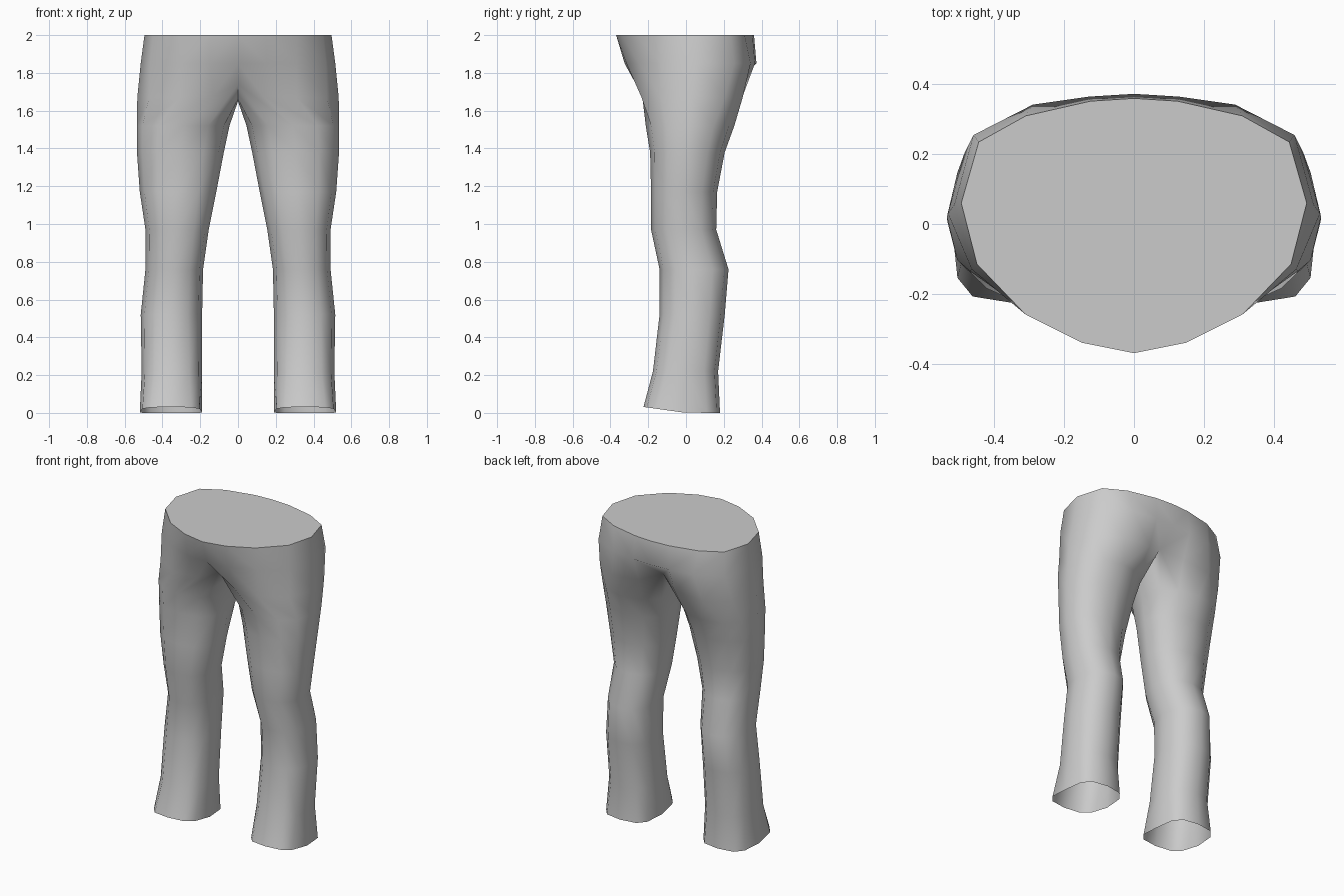
import bpy, bmesh
from math import sin, cos, radians

if "Cube" in bpy.data.objects:
    bpy.data.objects.remove(bpy.data.objects["Cube"])

# Half hip rings, ordered front centre -> outside -> back centre
waist = [(0, -.37), (.15, -.34), (.31, -.26), (.45, -.115), (.495, .06),
         (.445, .235), (.31, .31), (.125, .352), (0, .36)]
hips = [(0, -.325), (.15, -.315), (.31, -.25), (.465, -.13), (.515, .055),
        (.46, .255), (.29, .342), (.13, .365), (0, .373)]
thigh = [(0, -.20, 1.74), (.13, -.232, 1.68), (.31, -.235, 1.67), (.47, -.135, 1.67),
         (.533, .03, 1.67), (.485, .205, 1.67), (.33, .30, 1.67), (.13, .305, 1.69),
         (0, .24, 1.74)]
crotch = [(0, .15, 1.68), (0, .03, 1.65), (0, -.09, 1.66)]

# Leg rings: height, inner x, outer x, front y, back y, squareness
leg = [(1.52, .045, .536, -.213, .256, .9),
       (1.38, .075, .535, -.19, .205, .9),
       (1.17, .115, .52, -.185, .165, .9),
       (.97, .155, .49, -.185, .16, .9),
       (.76, .185, .49, -.14, .225, .9),
       (.52, .19, .515, -.14, .205, .9),
       (.22, .19, .51, -.175, .17, .8),
       (0, .19, .52, -.225, .18, .62)]


def power(v, e):
    return (1 if v > 0 else -1) * abs(v) ** e


def leg_ring(z, x0, x1, y0, y1, e):
    pts = []
    for i in range(12):
        a = radians(-120 + 30 * i)
        x = (x0 + x1) / 2 + (x1 - x0) / 2 * power(cos(a), e)
        y = (y0 + y1) / 2 + (y1 - y0) / 2 * power(sin(a), e)
        # The hem rises slightly towards the front
        pts.append((x, y, max(0, -y * .14) if z == 0 else z))
    return pts


bm = bmesh.new()


def add(points):
    return [bm.verts.new(p) for p in points]


def bridge(upper, lower, closed):
    n = len(upper)
    for i in range(n if closed else n - 1):
        j = (i + 1) % n
        bm.faces.new((upper[i], lower[i], lower[j], upper[j]))


# Hips and flat waist cap
top = add([(x, y, 2) for x, y in waist])
mid = add([(x, y, 1.85) for x, y in hips])
low = add(thigh)
bm.faces.new(top)
bridge(top, mid, False)
bridge(mid, low, False)

# Leg tube, open at the hem
previous = low + add(crotch)
for spec in leg:
    ring = add(leg_ring(*spec))
    bridge(previous, ring, True)
    previous = ring

bmesh.ops.recalc_face_normals(bm, faces=bm.faces)
mesh = bpy.data.meshes.new("trousers")
bm.to_mesh(mesh)
bm.free()
trousers = bpy.data.objects.new("trousers", mesh)
bpy.context.collection.objects.link(trousers)
bpy.context.view_layer.objects.active = trousers
trousers.select_set(True)

# Mirror to the other leg, then smooth
mirror = trousers.modifiers.new("Mirror", 'MIRROR')
mirror.use_clip = True
bpy.ops.object.modifier_apply(modifier="Mirror")
bpy.ops.object.shade_smooth_by_angle(angle=radians(60))
